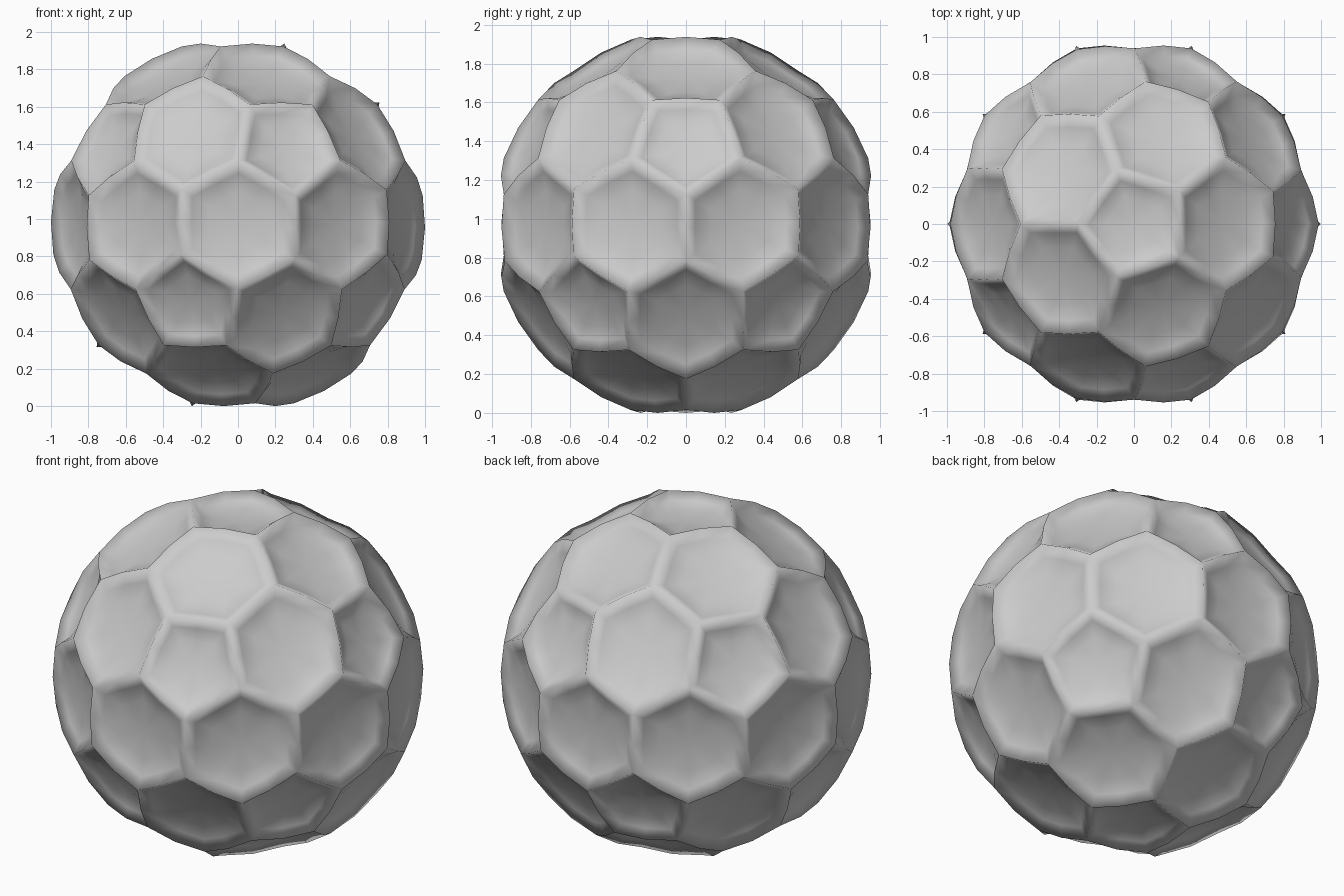
import bpy, bmesh, math
from mathutils import Vector

if "Cube" in bpy.data.objects:
    bpy.data.objects.remove(bpy.data.objects["Cube"])

SEG = 2                                          # segments along each ridge
RINGS = [(0.8, 0.035), (0.52, 0.052)]            # dish rings: size, extra depth
TIP = 0.058                                      # extra depth at dish centre

# 42-point sphere: each point becomes one pentagonal or hexagonal dish
base = bmesh.new()
bmesh.ops.create_icosphere(base, subdivisions=2, radius=1.0)
bm = bmesh.new()


def rim_loop(v):
    """Ridge loop around a point, lying on the unit sphere."""
    n = v.co.normalized()
    a = n.orthogonal().normalized()
    b = n.cross(a)
    corners = [f.calc_center_median().normalized() for f in v.link_faces]
    corners.sort(key=lambda p: math.atan2(p.dot(b), p.dot(a)))
    loop = []
    for i, p in enumerate(corners):
        q = corners[(i + 1) % len(corners)]
        loop += [p.lerp(q, k / SEG).normalized() for k in range(SEG)]
    return n, loop


# Dishes
for v in base.verts:
    n, rim = rim_loop(v)
    centre = sum(rim, Vector()) / len(rim)
    prev = [bm.verts.new(p) for p in rim]
    count = len(rim)
    for size, depth in RINGS:
        ring = [bm.verts.new(centre.lerp(p, size) - n * depth) for p in rim]
        for i in range(count):
            j = (i + 1) % count
            bm.faces.new((prev[i], prev[j], ring[j], ring[i]))
        prev = ring
    tip = bm.verts.new(centre - n * TIP)
    for i in range(count):
        bm.faces.new((prev[i], prev[(i + 1) % count], tip))
base.free()

# Join the dishes along shared ridges and stand the ball on the ground
bmesh.ops.remove_doubles(bm, verts=bm.verts, dist=0.0005)
bmesh.ops.recalc_face_normals(bm, faces=bm.faces)
low = min(v.co.z for v in bm.verts)
bmesh.ops.translate(bm, verts=bm.verts, vec=(0, 0, -low))
for f in bm.faces:
    f.smooth = True

mesh = bpy.data.meshes.new("dimpled_ball")
bm.to_mesh(mesh)
bm.free()
ball = bpy.data.objects.new("dimpled_ball", mesh)
bpy.context.collection.objects.link(ball)
